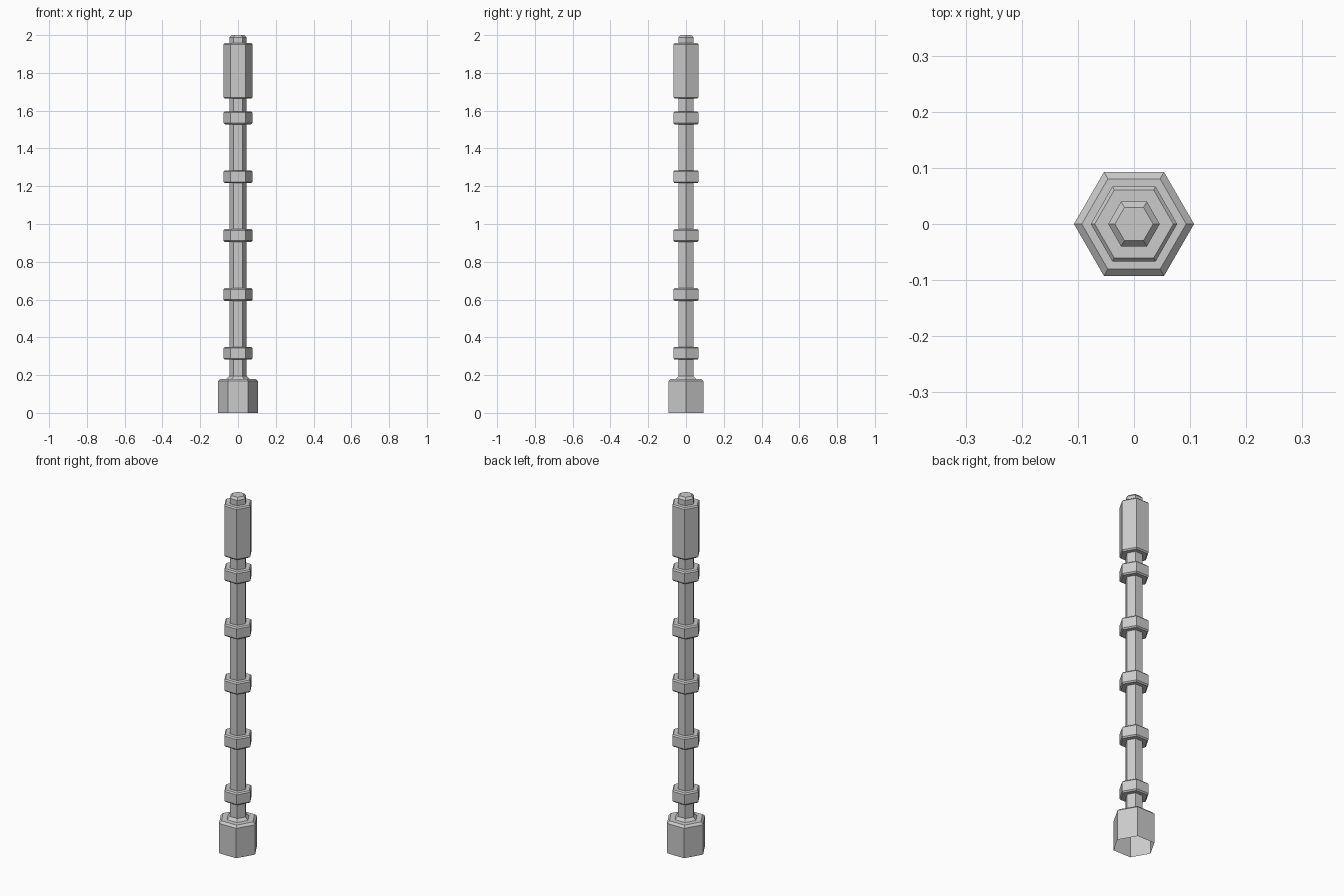
import bpy, bmesh
from math import cos, sin, pi

if "Cube" in bpy.data.objects:
    bpy.data.objects.remove(bpy.data.objects["Cube"])

SIDES = 6
POLE_R = 0.046


def lathe(name, profile, z=0.0, cap_top=False):
    """Six-sided turned part from (radius, height) points, listed bottom to top."""
    bm = bmesh.new()
    rings = []
    for r, h in profile:
        rings.append([bm.verts.new((r * cos(2 * pi * i / SIDES),
                                    r * sin(2 * pi * i / SIDES), h))
                      for i in range(SIDES)])
    for low, high in zip(rings, rings[1:]):
        for i in range(SIDES):
            j = (i + 1) % SIDES
            bm.faces.new((low[i], low[j], high[j], high[i]))
    if cap_top:
        bm.faces.new(rings[-1])
    mesh = bpy.data.meshes.new(name)
    bm.to_mesh(mesh)
    bm.free()
    obj = bpy.data.objects.new(name, mesh)
    obj.location.z = z
    bpy.context.collection.objects.link(obj)
    return obj


def collar(name, z, height, radius=0.077, bevel=0.007):
    """Bevelled sleeve wrapped around the pole."""
    h = height / 2
    return lathe(name, [(POLE_R, -h), (radius - bevel, -h), (radius, -h + bevel),
                        (radius, h - bevel), (radius - bevel, h), (POLE_R, h)], z)


# Hollow socket base, open underneath, with a sloped shoulder
lathe("base", [(0.107, 0), (0.107, 0.168), (0.093, 0.18), (0.062, 0.18), (POLE_R, 0.195)])

# Pole running up through the head to a chamfered tip
lathe("pole", [(POLE_R, 0.195), (POLE_R, 1.988), (0.034, 2.0)], cap_top=True)

# Evenly spaced collars
for n in range(5):
    collar(f"collar_{n + 1}", 0.316 + n * 0.3115, 0.068)

# Long head sleeve
collar("head", 1.811, 0.294)
